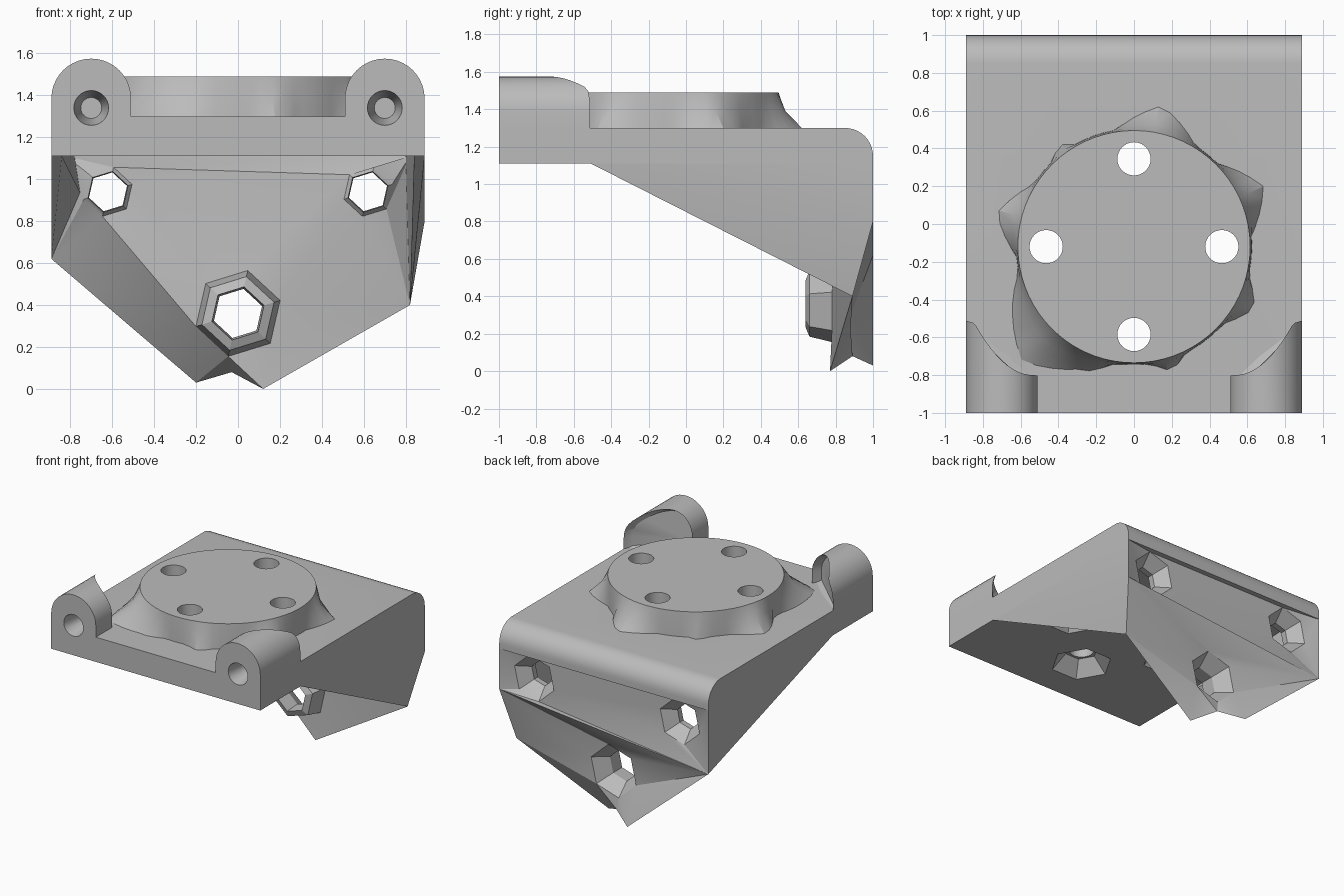
import bpy, bmesh
from math import sin, cos, pi, atan2, hypot
from mathutils import Vector

old = bpy.data.objects.get("Cube")
if old:
    bpy.data.objects.remove(old, do_unlink=True)

grey = bpy.data.materials.new("mid grey")
grey.use_nodes = True
grey.diffuse_color = (0.5, 0.5, 0.5, 1)
grey.node_tree.nodes["Principled BSDF"].inputs["Base Color"].default_value = (0.5, 0.5, 0.5, 1)


def finish(bm, name):
    bmesh.ops.recalc_face_normals(bm, faces=bm.faces)
    mesh = bpy.data.meshes.new(name)
    bm.to_mesh(mesh)
    bm.free()
    mesh.materials.append(grey)
    ob = bpy.data.objects.new(name, mesh)
    bpy.context.collection.objects.link(ob)
    return ob


def select(ob):
    bpy.ops.object.select_all(action='DESELECT')
    ob.select_set(True)
    bpy.context.view_layer.objects.active = ob


def loft(rings, name):
    """Skin equal-length rings and cap both ends."""
    bm = bmesh.new()
    loops = [[bm.verts.new(p) for p in r] for r in rings]
    n = len(loops[0])
    for a, b in zip(loops, loops[1:]):
        for i in range(n):
            j = (i + 1) % n
            bm.faces.new((a[i], a[j], b[j], b[i]))
    bm.faces.new(loops[0])
    bm.faces.new(loops[-1][::-1])
    return finish(bm, name)


def hull(points, name):
    bm = bmesh.new()
    for p in points:
        bm.verts.new(p)
    bmesh.ops.convex_hull(bm, input=bm.verts)
    return finish(bm, name)


def drill(ob, holes, axis, ends, sides=32):
    """Cut straight or tapered holes along y or z; ends are (radius, position) pairs."""
    for u, v in holes:
        rings = []
        for r, t in ends:
            circle = [(u + r * cos(2 * pi * i / sides), v + r * sin(2 * pi * i / sides)) for i in range(sides)]
            rings.append([(a, b, t) if axis == 'z' else (a, t, b) for a, b in circle])
        cutter = loft(rings, "cutter")
        cutter.hide_render = True
        mod = ob.modifiers.new("hole", 'BOOLEAN')
        mod.operation, mod.solver, mod.object = 'DIFFERENCE', 'EXACT', cutter
        select(ob)
        bpy.ops.object.modifier_apply(modifier=mod.name)
        bpy.data.objects.remove(cutter, do_unlink=True)


W = 0.89
parts = []
bolt_holes = [(0, 0.345), (0, -0.585), (0.465, -0.12), (-0.465, -0.12)]
bolt_bore = [(0.088, 1), (0.088, 1.6)]
pivot_holes = [(-0.70, 1.34), (0.70, 1.34)]
pivot_bore = [(0.09, -1.05), (0.083, -1), (0.05, -0.82)]

# top plate with a rounded rear edge, bolt holes opening into pockets below
arc = [(0.85 + 0.15 * sin(a * pi / 20), 1.15 + 0.15 * cos(a * pi / 20)) for a in range(11)]
profile = [(-1, 1.11), (-1, 1.30)] + arc + [(1, 1.11)]
plate = loft([[(s * W, y, z) for y, z in profile] for s in (-1, 1)], "top_plate")
drill(plate, bolt_holes, 'z', bolt_bore)
drill(plate, bolt_holes, 'z', [(0.24, 1.09), (0.12, 1.22)], sides=6)
drill(plate, pivot_holes, 'y', pivot_bore)
parts.append(plate)

# round mounting pad whose foot spreads into irregular points
spikes = [(0.15, 0.63), (0.69, 0.2), (0.64, -0.45), (0.2, -0.78), (-0.24, -0.78),
          (-0.6, -0.73), (-0.73, 0.06), (-0.4, 0.42)]
spikes = [(atan2(y + 0.12, x), hypot(x, y + 0.12)) for x, y in spikes]


def foot_radius(a):
    reach = [r - 0.4 * abs((a - sa + pi) % (2 * pi) - pi) for sa, r in spikes]
    return max([0.625] + reach)


def pad_ring(radius, z):
    angles = [2 * pi * i / 72 for i in range(72)]
    return [(radius(a) * cos(a), -0.12 + radius(a) * sin(a), z) for a in angles]


pad = loft([pad_ring(foot_radius, 1.295), pad_ring(lambda a: 0.3 * foot_radius(a) + 0.435, 1.39),
            pad_ring(lambda a: 0.615, 1.49)], "round_pad")
drill(pad, bolt_holes, 'z', bolt_bore)
parts.append(pad)

# front lugs: arched blocks whose rear end slants and is dished
for s, side in ((-1, "right"), (1, "left")):
    arch = [(0.51, 1.29), (0.89, 1.29)]
    arch += [(0.70 + 0.19 * cos(pi * i / 20), 1.385 + 0.19 * sin(pi * i / 20)) for i in range(21)]

    def rear(x, z):
        slant = -0.49 - 0.95 * max(0, 0.84 - x) - 0.6 * max(0, x - 0.85)
        return slant - 0.10 * max(0, (z - 1.40) / 0.175) ** 2

    lug = loft([[(s * x, -1, z) for x, z in arch],
                [(s * x, rear(x, z), z) for x, z in arch],
                [(s * (0.71 + (x - 0.71) * 0.8), rear(x, z) - 0.06, 1.40 + (z - 1.40) * 0.8)
                 for x, z in arch]], side + "_lug")
    drill(lug, [pivot_holes[s > 0]], 'y', pivot_bore)
    parts.append(lug)

# side gussets, thicker towards the back
parts.append(hull([(-W, -0.51, 1.11), (-W, 1, 1.12), (-W, 1, 0.62), (-0.84, -0.4, 1.11),
                   (-0.78, 0.9, 1.11), (-0.75, 0.9, 0.93)], "right_gusset"))
parts.append(hull([(W, -0.51, 1.11), (W, 1, 1.12), (W, 1, 0.8), (0.82, 0.89, 0.40),
                   (0.84, -0.4, 1.11), (0.80, 0.9, 1.11)], "left_gusset"))

# back panel: two faceted skins sharing a lower edge, joined by three hexagonal screw bosses
lower_edge = [(0.82, 0.89, 0.40), (0.12, 0.77, 0), (-0.03, 0.89, 0.08), (-0.2, 1, 0.03), (-W, 1, 0.62)]
back_edge = [(-W, 1, 1.12), (W, 1, 1.12), (W, 1, 0.8)] + lower_edge
front_edge = [(-0.82, 0.92, 1.11), (0.82, 0.92, 1.11)] + lower_edge
# centre x, z, then (radius, y) for each ring from back to front
upper = [(0.175, 0.96), (0.095, 0.86), (0.10, 0.81), (0.12, 0.83)]
bosses = [(-0.62, 0.94, upper), (0.62, 0.94, upper),
          (0.0, 0.36, [(0.20, 0.88), (0.12, 0.76), (0.13, 0.64), (0.18, 0.66), (0.21, 0.78)])]
bm = bmesh.new()


def edge_loop(points):
    vs = [bm.verts.new(p) for p in points]
    return vs, [bm.edges.new((vs[i], vs[(i + 1) % len(vs)])) for i in range(len(vs))]


back_edges, front_edges = edge_loop(back_edge)[1], edge_loop(front_edge)[1]
tubes = []
for cx, cz, rings in bosses:
    loops = [edge_loop([(cx + r * cos(pi * i / 3 + 0.3), y, cz + r * sin(pi * i / 3 + 0.3))
                        for i in range(6)]) for r, y in rings]
    back_edges += loops[0][1]
    front_edges += loops[-1][1]
    tubes.append([l[0] for l in loops])
for edges in (back_edges, front_edges):
    bmesh.ops.triangle_fill(bm, edges=edges, use_beauty=True, normal=Vector((0, 1, 0)))
for loops in tubes:
    for a, b in zip(loops, loops[1:]):
        for i in range(6):
            j = (i + 1) % 6
            bm.faces.new((a[i], a[j], b[j], b[i]))
bmesh.ops.remove_doubles(bm, verts=bm.verts, dist=0.0005)
parts.append(finish(bm, "back_panel"))

# smooth curved walls, keep facets crisp
for ob in parts:
    select(ob)
    bpy.ops.object.shade_smooth_by_angle(angle=0.4)
